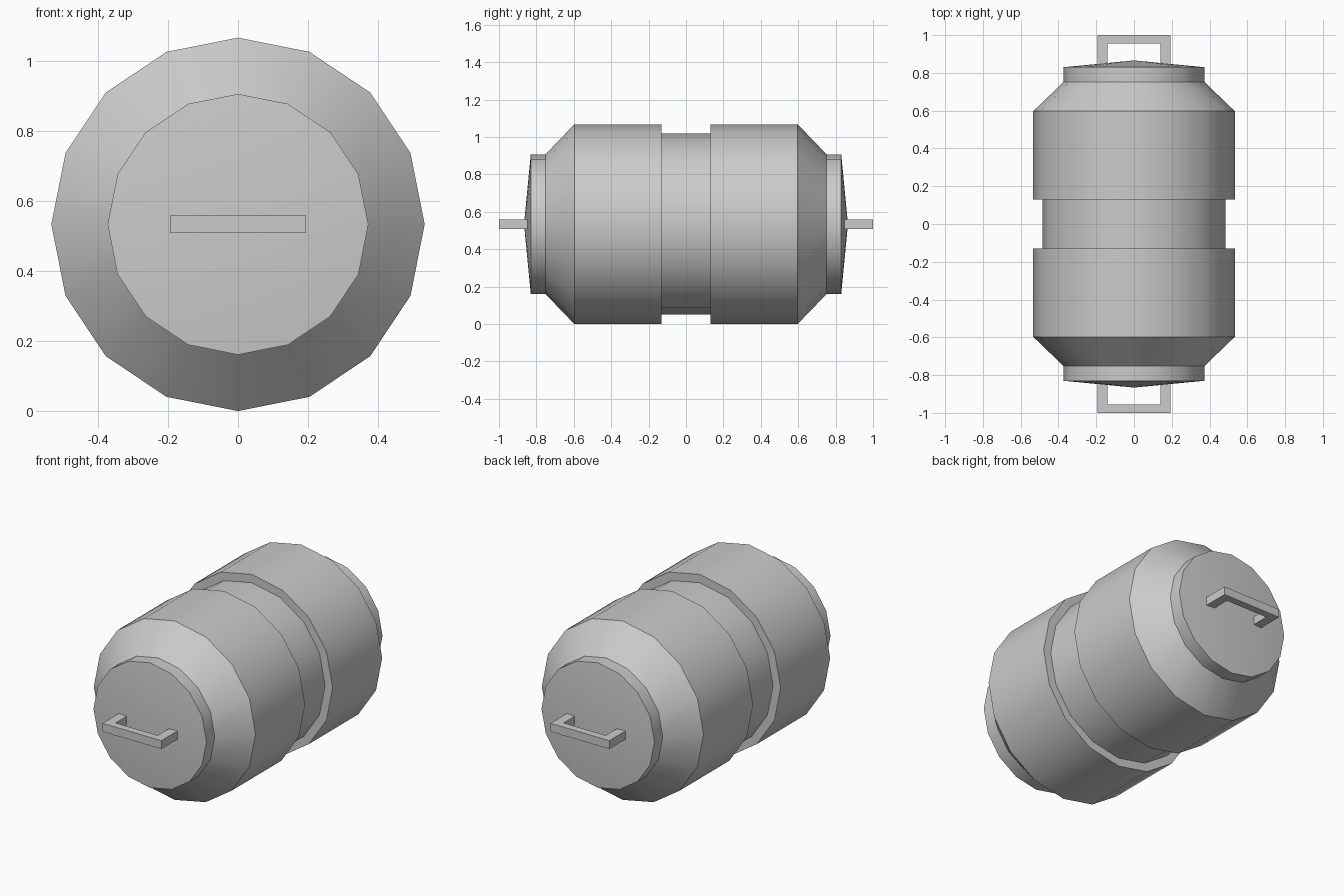
import bpy, bmesh
from math import cos, sin, tau, radians

if "Cube" in bpy.data.objects:
    bpy.data.objects.remove(bpy.data.objects["Cube"])

SIDES = 16
CZ = 0.534  # height of the barrel axis


def finish(name, bm):
    bmesh.ops.recalc_face_normals(bm, faces=bm.faces)
    me = bpy.data.meshes.new(name)
    bm.to_mesh(me)
    bm.free()
    ob = bpy.data.objects.new(name, me)
    bpy.context.collection.objects.link(ob)
    return ob


def lathe(name, profile):
    """Revolve (y, radius) points around the y axis; radius 0 is a single tip."""
    bm = bmesh.new()
    rings = []
    for y, r in profile:
        n = SIDES if r else 1
        rings.append([bm.verts.new((r * cos(tau * i / SIDES), y, CZ + r * sin(tau * i / SIDES)))
                      for i in range(n)])
    for a, b in zip(rings, rings[1:]):
        for i in range(SIDES):
            j = (i + 1) % SIDES
            if len(a) == 1:
                bm.faces.new((a[0], b[i], b[j]))
            elif len(b) == 1:
                bm.faces.new((a[i], a[j], b[0]))
            else:
                bm.faces.new((a[i], a[j], b[j], b[i]))
    ob = finish(name, bm)
    bpy.ops.object.select_all(action='DESELECT')
    ob.select_set(True)
    bpy.context.view_layer.objects.active = ob
    bpy.ops.object.shade_smooth_by_angle(angle=radians(30))
    return ob


def handle(name, s):
    """U-shaped flat bar on the end facing s (+1 back, -1 front)."""
    outline = [(-0.194, 0.84), (-0.194, 1.0), (0.194, 1.0), (0.194, 0.84),
               (0.139, 0.84), (0.139, 0.956), (-0.139, 0.956), (-0.139, 0.84)]
    bm = bmesh.new()
    face = bm.faces.new([bm.verts.new((x, s * y, CZ - 0.025)) for x, y in outline])
    ext = bmesh.ops.extrude_face_region(bm, geom=[face])
    top = [v for v in ext['geom'] if isinstance(v, bmesh.types.BMVert)]
    bmesh.ops.translate(bm, verts=top, vec=(0, 0, 0.05))
    return finish(name, bm)


# Barrel with waist groove, chamfers, end collars and shallow conical lids
half = [(0.13, 0.484), (0.13, 0.534), (0.597, 0.534), (0.752, 0.373),
        (0.83, 0.373), (0.866, 0)]
lathe("barrel", [(-y, r) for y, r in reversed(half)] + half)

# Carrying handles on both ends
handle("front_handle", -1)
handle("back_handle", 1)
